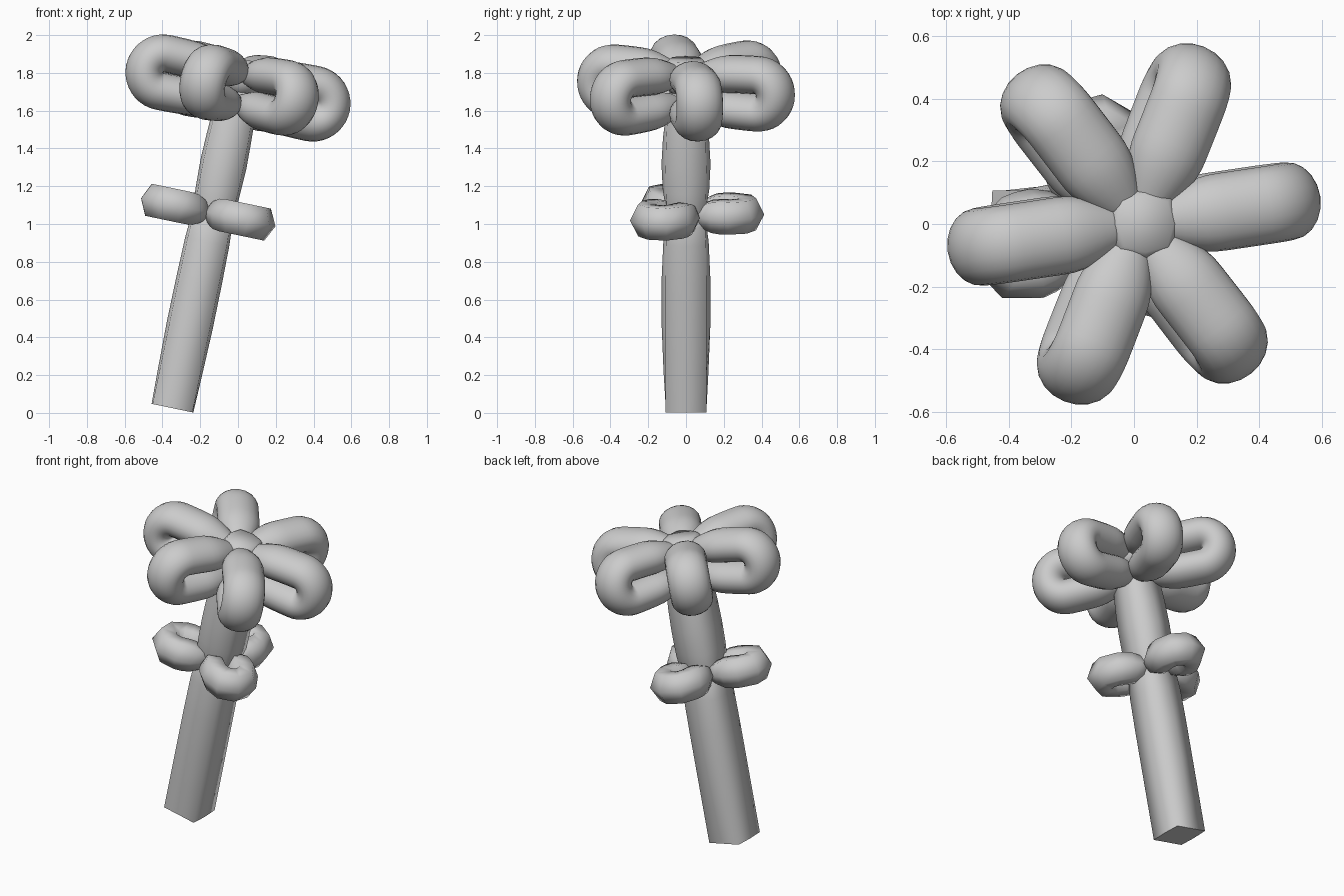
import bpy, bmesh
from math import sin, cos, pi, radians
from mathutils import Matrix

if "Cube" in bpy.data.objects:
    bpy.data.objects.remove(bpy.data.objects["Cube"])

# whole flower leans to the right about its stem base
LEAN = Matrix.Translation((-0.347, 0, 0.025)) @ Matrix.Rotation(radians(11.8), 4, 'Y')


def skin(name, rings, matrix, angle):
    """Bridge rings of points into a capped tube."""
    bm = bmesh.new()
    vr = [[bm.verts.new(p) for p in r] for r in rings]
    n = len(vr[0])
    for a, b in zip(vr, vr[1:]):
        for i in range(n):
            j = (i + 1) % n
            bm.faces.new((a[i], a[j], b[j], b[i]))
    bm.faces.new(vr[0][::-1])
    bm.faces.new(vr[-1])
    bmesh.ops.recalc_face_normals(bm, faces=bm.faces)
    mesh = bpy.data.meshes.new(name)
    bm.to_mesh(mesh)
    bm.free()
    ob = bpy.data.objects.new(name, mesh)
    bpy.context.collection.objects.link(ob)
    ob.matrix_world = matrix
    bpy.ops.object.select_all(action='DESELECT')
    ob.select_set(True)
    bpy.context.view_layer.objects.active = ob
    bpy.ops.object.shade_smooth_by_angle(angle=radians(angle))
    return ob


def column(name, profile):
    """Rounded-square balloon segment; profile is (height, x half, y half, corner radius)."""
    rings = []
    for z, fx, fy, c in profile:
        r = [(fx, c, fy, c)[k % 4] for k in range(8)]
        rings.append([(r[k] * cos(k * pi / 4), r[k] * sin(k * pi / 4), z) for k in range(8)])
    return skin(name, rings, LEAN, 88)


def loop(name, matrix, start, length, c, a, b, pinch, ramp, sides, steps, arc):
    """Balloon folded into a U in the local XZ plane, pinched at both ends."""
    end = length - c - a
    half = []
    for i in range(steps):
        x = start + (end - start) * i / steps
        u = sin(min(1, (x - start) / ramp) * pi / 2)
        v = sin((x - start) / (end - start) * pi / 2)
        half.append((x, c * (0.78 + 0.22 * v), 0, 1, pinch + (1 - pinch) * u))
    path = list(half)
    for i in range(arc + 1):
        t = pi / 2 - pi * i / arc
        path.append((end + c * cos(t), c * sin(t), cos(t), sin(t), 1))
    path += [(x, -z, nx, -nz, s) for x, z, nx, nz, s in reversed(half)]
    rings = []
    for x, z, nx, nz, s in path:
        ring = []
        for k in range(sides):
            t = 2 * pi * k / sides
            ring.append((x + nx * a * s * cos(t), b * s * sin(t), z + nz * a * s * cos(t)))
        rings.append(ring)
    return skin(name, rings, matrix, 70)


# stem segments and flower centre
column("lower_stem", [(0, .113, .107, .152), (.2, .118, .119, .152), (.45, .123, .129, .152),
                      (.7, .122, .129, .152), (.9, .119, .12, .15), (1.0, .113, .107, .143),
                      (1.03, .1, .095, .13)])
column("upper_stem", [(1.03, .1, .095, .13), (1.08, .114, .107, .143), (1.18, .119, .123, .15),
                      (1.32, .124, .13, .152), (1.46, .12, .122, .148), (1.58, .115, .108, .14),
                      (1.68, .1, .1, .125), (1.72, .08, .08, .1)])
column("flower_centre", [(1.70, .08, .08, .09), (1.75, .11, .11, .125), (1.8, .12, .12, .135),
                         (1.85, .115, .115, .13), (1.885, .09, .09, .1)])

# six upright petal loops
for i in range(6):
    m = LEAN @ Matrix.Translation((-.007, 0, 1.73)) @ Matrix.Rotation(radians(8.3 + 60 * i), 4, 'Z')
    loop(f"petal_{i + 1}", m, .06, .61, .101, .1, .124, .5, .2, 20, 10, 20)

# three flat leaf loops around the knot
for i in range(3):
    m = (LEAN @ Matrix.Translation((-.018, .014, 1.054)) @ Matrix.Rotation(radians(83 + 120 * i), 4, 'Z')
         @ Matrix.Rotation(pi / 2, 4, 'X'))
    loop(f"leaf_{i + 1}", m, .04, .403, .087, .087, .1, .4, .13, 6, 4, 4)
